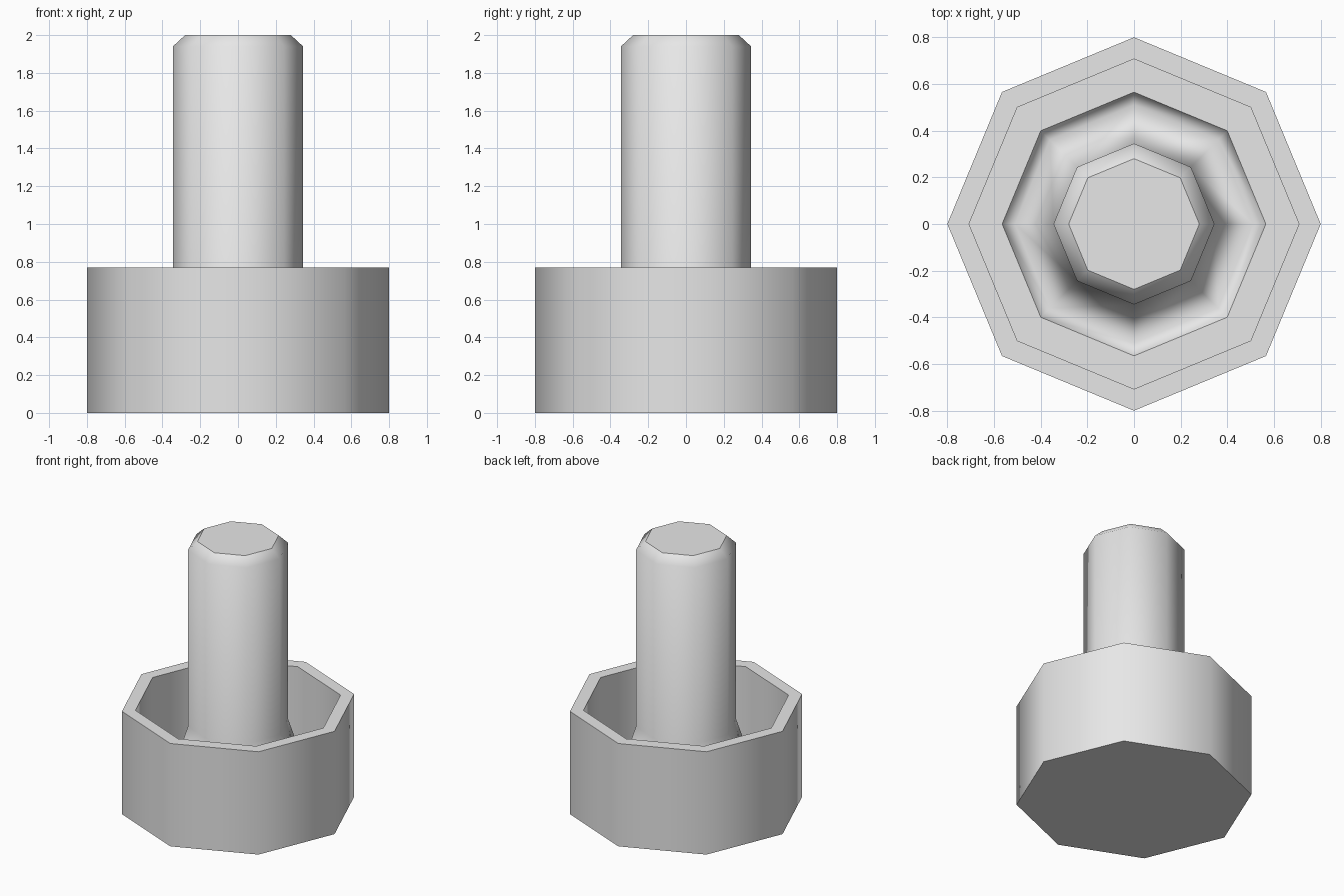
import bpy
import bmesh
from math import cos, sin, tau

SIDES = 8

cube = bpy.data.objects.get("Cube")
if cube:
    bpy.data.objects.remove(cube, do_unlink=True)

# Single plain grey finish
grey = bpy.data.materials.new("light_grey")
grey.use_nodes = True
grey.diffuse_color = (0.8, 0.8, 0.8, 1)
grey.node_tree.nodes["Principled BSDF"].inputs["Base Color"].default_value = grey.diffuse_color


def lathe(name, profile, cap_start=False, cap_end=False):
    """Turn (radius, height, sharp) points into an eight-sided smooth solid."""
    bm = bmesh.new()
    rings = []
    for radius, height, sharp in profile:
        rings.append([bm.verts.new((radius * cos(tau * i / SIDES),
                                    radius * sin(tau * i / SIDES), height))
                      for i in range(SIDES)])
    for low, high in zip(rings, rings[1:]):
        for i in range(SIDES):
            j = (i + 1) % SIDES
            bm.faces.new((low[i], low[j], high[j], high[i]))
    if cap_start:
        bm.faces.new(rings[0][::-1])
    if cap_end:
        bm.faces.new(rings[-1])
    for face in bm.faces:
        face.smooth = True
    # Crisp rings where the profile asks for them
    for ring, (_, _, sharp) in zip(rings, profile):
        if sharp:
            for i in range(SIDES):
                bm.edges.get((ring[i], ring[(i + 1) % SIDES])).smooth = False
    mesh = bpy.data.meshes.new(name)
    bm.to_mesh(mesh)
    bm.free()
    mesh.materials.append(grey)
    obj = bpy.data.objects.new(name, mesh)
    bpy.context.collection.objects.link(obj)
    return obj


# Hollow cup: base, outer wall, rim, inner wall and floor ledge
lathe("cup", [
    (0.8, 0, True),
    (0.8, 0.77, True),
    (0.707, 0.77, True),
    (0.707, 0.22, True),
    (0.565, 0.22, True),
], cap_start=True)

# Post rising from a groove in the floor, flared foot, chamfered top
lathe("post", [
    (0.565, 0.22, True),
    (0.51, 0.12, False),
    (0.345, 0.62, False),
    (0.345, 1.94, False),
    (0.28, 2, True),
], cap_end=True)
